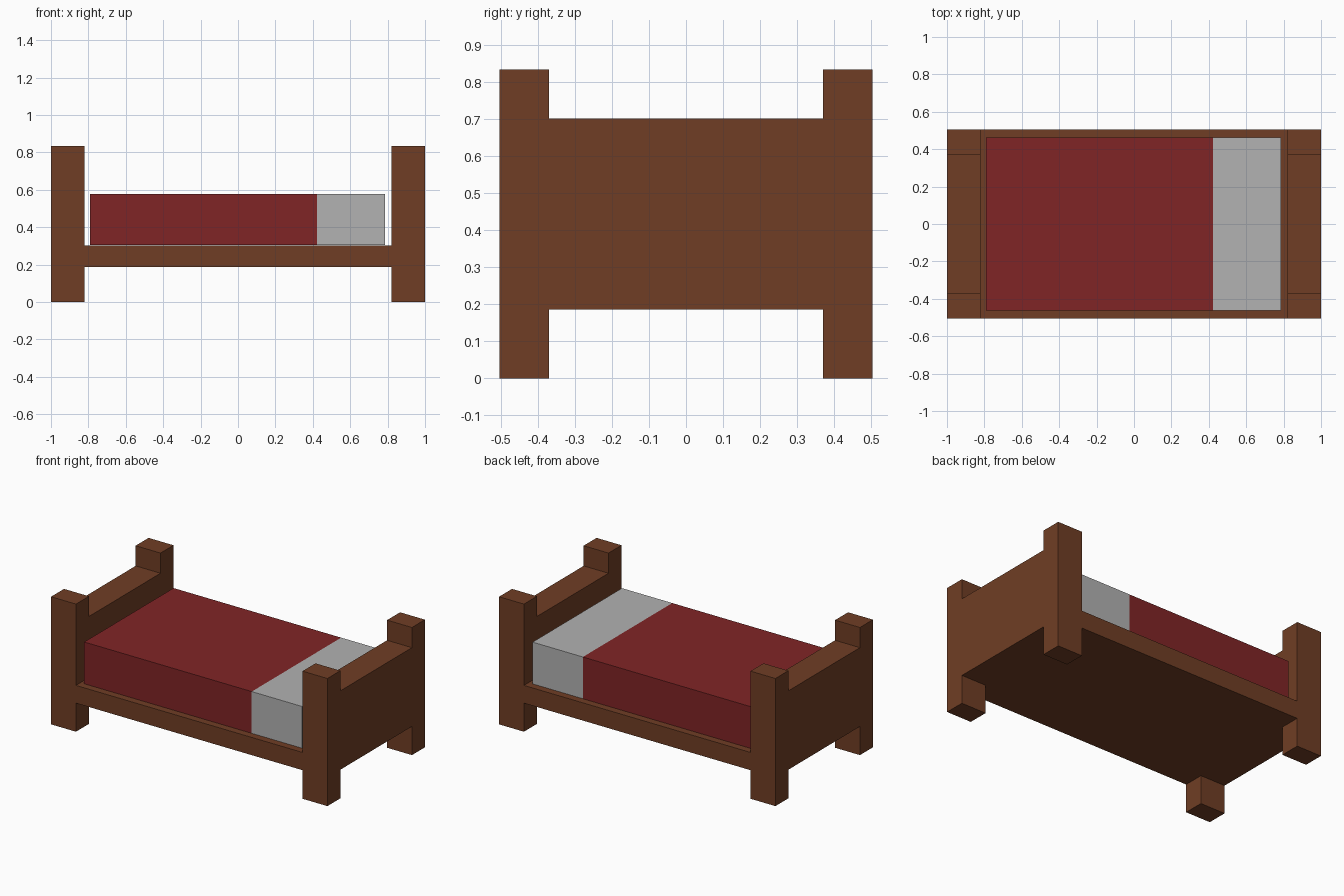
import bpy, bmesh

if "Cube" in bpy.data.objects:
    bpy.data.objects.remove(bpy.data.objects["Cube"])


def material(name, color):
    m = bpy.data.materials.new(name)
    m.diffuse_color = (*color, 1)
    m.use_nodes = True
    m.node_tree.nodes["Principled BSDF"].inputs["Base Color"].default_value = m.diffuse_color
    return m


def finish(name, bm, *mats):
    bmesh.ops.recalc_face_normals(bm, faces=bm.faces)
    mesh = bpy.data.meshes.new(name)
    bm.to_mesh(mesh)
    bm.free()
    for m in mats:
        mesh.materials.append(m)
    obj = bpy.data.objects.new(name, mesh)
    bpy.context.collection.objects.link(obj)
    return obj


def extrude_x(name, profile, x0, x1, *mats, cut=None):
    """Extrude a (y, z) profile from x0 to x1; faces beyond cut use the second material."""
    bm = bmesh.new()
    face = bm.faces.new([bm.verts.new((x0, y, z)) for y, z in profile])
    new = bmesh.ops.extrude_face_region(bm, geom=[face], use_keep_orig=True)["geom"]
    verts = [v for v in new if isinstance(v, bmesh.types.BMVert)]
    bmesh.ops.translate(bm, verts=verts, vec=(x1 - x0, 0, 0))
    if cut is not None:
        bmesh.ops.bisect_plane(bm, geom=bm.verts[:] + bm.edges[:] + bm.faces[:],
                               plane_co=(cut, 0, 0), plane_no=(1, 0, 0))
        for f in bm.faces:
            f.material_index = int(f.calc_center_median().x > cut)
    return finish(name, bm, *mats)


def rect(half, z0, z1):
    return [(-half, z0), (half, z0), (half, z1), (-half, z1)]


wood = material("wood", (0.162, 0.048, 0.018))
red = material("red_cloth", (0.216, 0.018, 0.019))
grey = material("grey_cloth", (0.445, 0.445, 0.445))

W, P = 0.504, 0.37           # half width, inner face of the posts
Z0, Z1, TOP = 0.187, 0.703, 0.835  # board bottom, board top, post top

# Headboard and footboard: posts and panel as one H-shaped outline
half = [(P, Z0), (P, 0), (W, 0), (W, TOP), (P, TOP), (P, Z1)]
outline = half + [(-y, z) for y, z in reversed(half)]
extrude_x("footboard", outline, -1, -0.82, wood)
extrude_x("headboard", outline, 0.82, 1, wood)

# Base slab between the ends
extrude_x("bed_base", rect(W, Z0, 0.303), -0.82, 0.82, wood)

# Mattress with red blanket and bare grey head end
extrude_x("mattress", rect(0.462, 0.306, 0.579), -0.79, 0.787, red, grey, cut=0.423)
